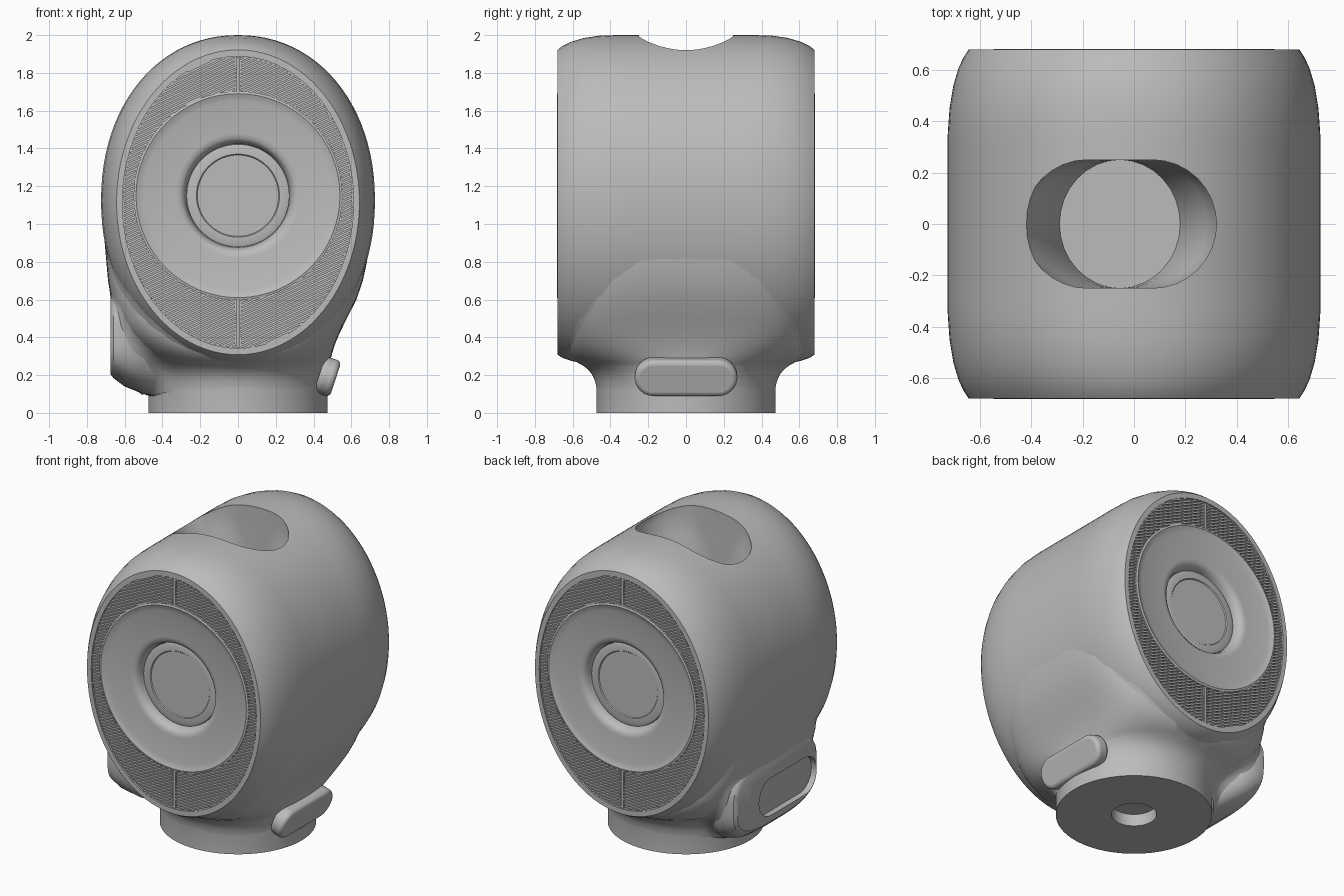
import bpy, bmesh, math
from mathutils import Matrix, Vector

cube = bpy.data.objects.get("Cube")
if cube:
    bpy.data.objects.remove(cube, do_unlink=True)

grey = bpy.data.materials.new("Light Grey")
grey.use_nodes = True
grey.diffuse_color = (0.5, 0.5, 0.5, 1)
grey.node_tree.nodes["Principled BSDF"].inputs["Base Color"].default_value = (0.5, 0.5, 0.5, 1)


def shade(ob, angle):
    bpy.ops.object.select_all(action='DESELECT')
    ob.select_set(True)
    bpy.context.view_layer.objects.active = ob
    bpy.ops.object.shade_smooth_by_angle(angle=math.radians(angle))


def finish(name, bm, angle=35):
    bmesh.ops.recalc_face_normals(bm, faces=bm.faces[:])
    mesh = bpy.data.meshes.new(name)
    bm.to_mesh(mesh)
    bm.free()
    mesh.materials.append(grey)
    ob = bpy.data.objects.new(name, mesh)
    bpy.context.collection.objects.link(ob)
    shade(ob, angle)
    return ob


def loft(name, rings, angle=35):
    """Skin equal-sized rings of points and cap both ends."""
    bm = bmesh.new()
    loops = [[bm.verts.new(p) for p in ring] for ring in rings]
    n = len(loops[0])
    for a, b in zip(loops, loops[1:]):
        for i in range(n):
            j = (i + 1) % n
            bm.faces.new((a[i], a[j], b[j], b[i]))
    bm.faces.new(loops[0])
    bm.faces.new(loops[-1])
    return finish(name, bm, angle)


def oval(a, b, n=96, power=2):
    pts = []
    for i in range(n):
        t = 2 * math.pi * i / n
        c, s = math.cos(t), math.sin(t)
        pts.append((math.copysign(abs(c) ** (2 / power), c) * a,
                    math.copysign(abs(s) ** (2 / power), s) * b))
    return pts


def pill(half_len, radius, n=16):
    pts = []
    for side in (1, -1):
        for i in range(n + 1):
            t = math.pi * (i / n - 0.5)
            pts.append((side * (half_len - radius + radius * math.cos(t)),
                        side * radius * math.sin(t)))
    return pts


def cut(ob, cutter):
    mod = ob.modifiers.new("Cut", 'BOOLEAN')
    mod.object = cutter
    mod.operation = 'DIFFERENCE'
    mod.solver = 'EXACT'
    bpy.context.view_layer.objects.active = ob
    bpy.ops.object.modifier_apply(modifier=mod.name)
    bpy.data.objects.remove(cutter, do_unlink=True)
    shade(ob, 35)


# Main body: oval sections from the centre to the rimmed, recessed end
FULL = 2.1
half = [(y, .725, 1.125, .875, FULL) for y in (0, .08, .16, .22, .26, .3, .35)]
half += [(.45, .718, 1.125, .873, FULL), (.54, .703, 1.123, .862, 2.07),
         (.61, .682, 1.12, .844, 2.04), (.655, .66, 1.117, .825, 2),
         (.68, .643, 1.115, .807, 2), (.68, .612, 1.115, .772, 2), (.664, .612, 1.115, .772, 2),
         (.664, .5, 1.15, .5, 2), (.5, .5, 1.15, .5, 2)]
sections = [(-s[0],) + s[1:] for s in reversed(half[1:])] + half
body = loft("body", [[(x, y, c + z) for x, z in oval(a, b, power=p)]
                     for y, a, c, b, p in sections])

# Round base flaring up into the body: height, left and right half widths, half depth, squareness
neck = [(0, .475, .475, .475, 2), (.14, .475, .475, .475, 2), (.19, .477, .48, .485, 2),
        (.235, .482, .49, .515, 2.1), (.27, .488, .505, .58, 2.3), (.31, .497, .53, .635, 2.7),
        (.36, .512, .565, .645, 3.3), (.42, .537, .605, .645, 4), (.5, .576, .643, .64, 4.4),
        (.6, .627, .672, .63, 4.5), (.7, .661, .688, .62, 4.5), (.8, .683, .697, .6, 4.5),
        (.95, .7, .71, .58, 4.5)]
base = loft("base", [[(x if x > 0 else x * right / left, y, z) for x, y in oval(left, d, power=p)]
                     for z, left, right, d, p in neck])

# Side pad
pad_rings = [(-.675, .41, .205, .42), (-.66, .415, .23, .44), (-.6, .43, .29, .45),
             (-.5, .42, .32, .42), (-.44, .41, .33, .36), (-.3, .42, .32, .3)]
pad = loft("side_pad", [[(x, y, c + z) for y, z in oval(hy, hz, power=3.2)]
                        for x, c, hz, hy in pad_rings], 50)

# Soft fillets where body, base and pad meet: a smoothed shell just under their surfaces
bm = bmesh.new()
for part in (body, base, pad):
    bm.from_mesh(part.data)
shell = finish("fillets", bm)
remesh = shell.modifiers.new("Merge", 'REMESH')
remesh.mode = 'VOXEL'
remesh.voxel_size = .02
smooth = shell.modifiers.new("Soften", 'SMOOTH')
smooth.factor = .5
smooth.iterations = 80
shrink = shell.modifiers.new("Inset", 'DISPLACE')
shrink.strength = -.002
shrink.mid_level = 0
for name in ("Merge", "Soften", "Inset"):
    bpy.ops.object.modifier_apply(modifier=name)
bm = bmesh.new()
bm.from_mesh(shell.data)
hidden = [v for v in bm.verts if v.co.z > 1.1 or v.co.z < .09
          or (v.co.x < -.6 and abs(v.co.y + .115) < .32 and .23 < v.co.z < .51)]
bmesh.ops.delete(bm, geom=hidden, context='VERTS')
bm.to_mesh(shell.data)
bm.free()
shade(shell, 60)

# Hole under the base and pill-shaped pocket in the pad
cut(base, loft("base_hole_cutter", [[(x, y, z) for x, y in oval(.137, .137, 40)] for z in (-.1, .08)]))
cut(pad, loft("pocket_cutter", [[(x, y - .115, z + .37) for y, z in pill(.305, .125)] for x in (-.8, -.635)]))

# Deep grip well in the top, flat on its long walls and tapering at its ends
well = [(1.5, .235), (1.6, .262), (1.7, .295), (1.8, .337), (1.88, .376), (2.2, .376)]
cut(body, loft("grip_cutter", [[(x - .055, y, z) for x, y in pill(hl, min(.25, hl))]
                               if hl >= .25 else
                               [(x - .055, y * .25 / hl, z) for x, y in pill(hl, hl)]
                               for z, hl in well]))

# Tilted pill-shaped button on the other side
button = loft("side_button", [[(x, y, z) for y, z in pill(.272, .1)] for x in (-.045, .045)])
button.matrix_world = Matrix.Translation((.474, 0, .192)) @ Matrix.Rotation(math.radians(18), 4, 'Y')
bev = button.modifiers.new("Soft edge", 'BEVEL')
bev.width = .025
bev.segments = 4

# Both end faces: dish, grille bars and centre rib
dish_profile = [(.553, .6), (.553, .678), (.54, .682), (.525, .676), (.5, .668), (.33, .668),
                (.305, .664), (.288, .65), (.278, .625), (.272, .59), (.272, .61), (.255, .616),
                (.22, .616), (.215, .61), (.02, .61)]


def in_grille(x, z):
    oval_in = (x / .612) ** 2 + ((z - 1.115) / .772) ** 2 < 1
    return oval_in and math.hypot(x, z - 1.15) > .55 and abs(x) > .01


def add_box(bm, start, end, width, turn):
    mid = (start + end) / 2
    d = end - start
    m = (turn @ Matrix.Translation((mid.x, -.669, mid.y))
         @ Matrix.Rotation(-math.atan2(d.y, d.x), 4, 'Y')
         @ Matrix.Diagonal((d.length, .014, width, 1)))
    bmesh.ops.create_cube(bm, size=1, matrix=m)


slope = math.radians(25)
along = Vector((math.cos(slope), math.sin(slope)))
across = Vector((-along.y, along.x))
for side, angle in (("front", 0), ("back", math.pi)):
    turn = Matrix.Rotation(angle, 4, 'Z')
    loft(side + "_dish", [[turn @ Vector((x, -y, 1.15 + z)) for x, z in oval(r, r, 64)]
                          for r, y in dish_profile])
    bm = bmesh.new()
    for k in range(-44, 45):
        start = last = None
        for s in range(-90, 91):
            p = Vector((0, 1.115)) + across * k * .019 + along * s * .01
            if in_grille(p.x, p.y):
                start = start or p
                last = p
            elif start:
                if (last - start).length > .005:
                    add_box(bm, start, last, .011, turn)
                start = None
    for low, high in ((.345, .602), (1.698, 1.885)):
        add_box(bm, Vector((0, low)), Vector((0, high)), .018, turn)
    finish(side + "_grille", bm)
